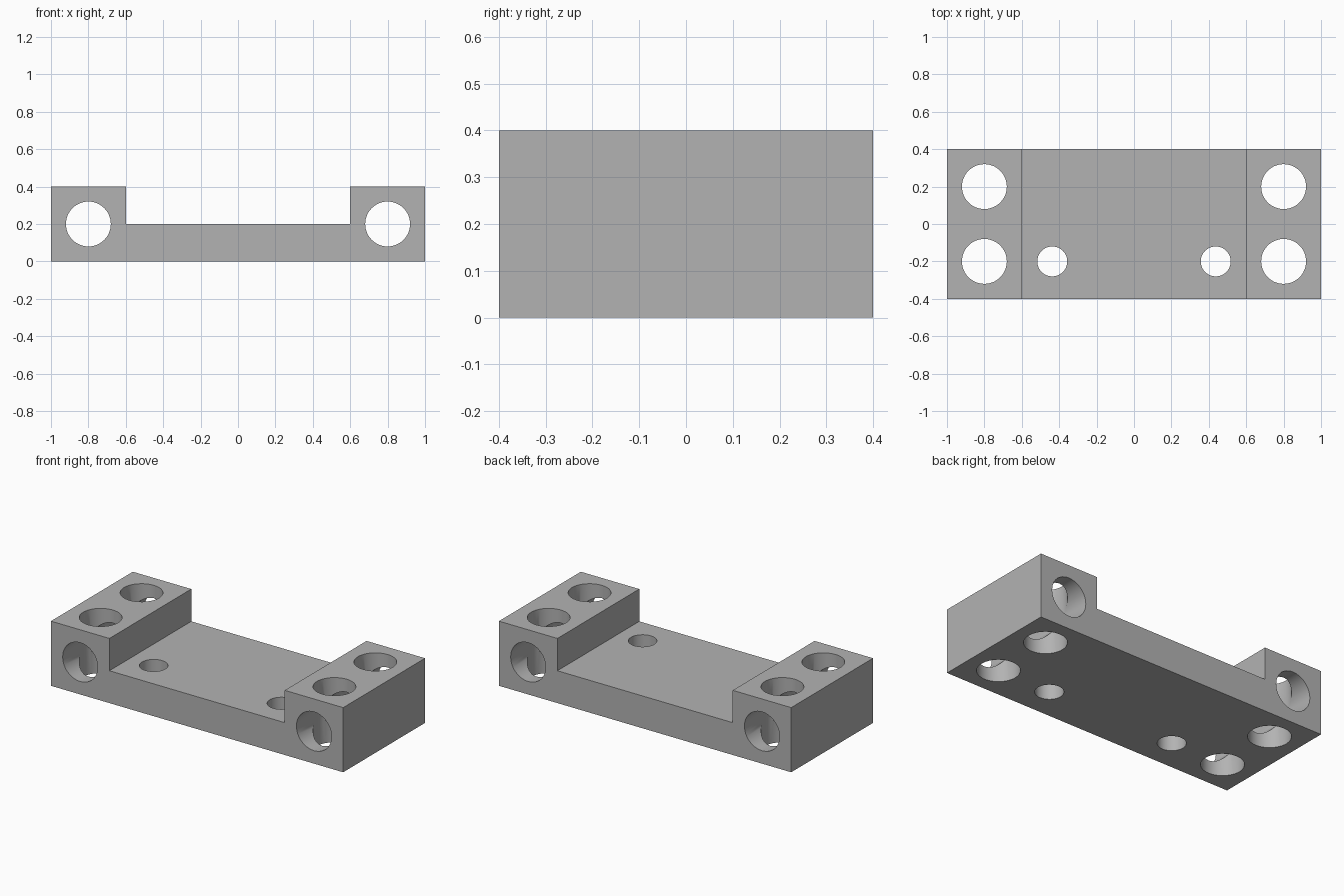
import bpy
import bmesh
import math

cube = bpy.data.objects.get("Cube")
if cube:
    bpy.data.objects.remove(cube, do_unlink=True)

# Single flat grey
grey = bpy.data.materials.new("light_grey")
grey.use_nodes = True
grey.diffuse_color = (0.45, 0.45, 0.45, 1)
grey.node_tree.nodes["Principled BSDF"].inputs["Base Color"].default_value = (0.45, 0.45, 0.45, 1)

HALF_LENGTH, HALF_DEPTH, HEIGHT = 1.0, 0.4, 0.4
BLOCK_INNER, PLATE_TOP = 0.6, 0.2
BORE_X, BORE_RADIUS, BORE_OFFSET = 0.8, 0.12, 0.2
SCREW_X, SCREW_RADIUS = 0.437, 0.08

# Bracket body: U-shaped front profile extruded along the depth
half = [(HALF_LENGTH, 0), (HALF_LENGTH, HEIGHT), (BLOCK_INNER, HEIGHT), (BLOCK_INNER, PLATE_TOP)]
profile = half + [(-x, z) for x, z in reversed(half)]
bm = bmesh.new()
face = bm.faces.new([bm.verts.new((x, -HALF_DEPTH, z)) for x, z in profile])
extruded = bmesh.ops.extrude_face_region(bm, geom=[face])
moved = [g for g in extruded["geom"] if isinstance(g, bmesh.types.BMVert)]
bmesh.ops.translate(bm, verts=moved, vec=(0, 2 * HALF_DEPTH, 0))
bmesh.ops.recalc_face_normals(bm, faces=bm.faces)
mesh = bpy.data.meshes.new("mounting_bracket")
bm.to_mesh(mesh)
bm.free()
bracket = bpy.data.objects.new("mounting_bracket", mesh)
bpy.context.collection.objects.link(bracket)
mesh.materials.append(grey)


def drill(name, radius, location, along_y=False):
    """Cut a round through-hole in the bracket."""
    bpy.ops.mesh.primitive_cylinder_add(
        vertices=48, radius=radius, depth=1.2, location=location,
        rotation=(math.pi / 2 if along_y else 0, 0, 0))
    cutter = bpy.context.object
    cutter.name = name
    cutter.hide_render = True
    cutter.data.materials.append(grey)
    cut = bracket.modifiers.new(name, 'BOOLEAN')
    cut.operation = 'DIFFERENCE'
    cut.solver = 'EXACT'
    cut.object = cutter
    bpy.ops.object.select_all(action='DESELECT')
    bracket.select_set(True)
    bpy.context.view_layer.objects.active = bracket
    bpy.ops.object.modifier_apply(modifier=cut.name)
    bpy.data.objects.remove(cutter, do_unlink=True)


# Rod bores, post holes and small screw holes on both ends
for side in (-1, 1):
    drill("rod_bore", BORE_RADIUS, (side * BORE_X, 0, PLATE_TOP), along_y=True)
    for y in (-BORE_OFFSET, BORE_OFFSET):
        drill("post_hole", BORE_RADIUS, (side * BORE_X, y, PLATE_TOP))
    drill("screw_hole", SCREW_RADIUS, (side * SCREW_X, -BORE_OFFSET, PLATE_TOP))

# Smooth hole walls, sharp edges elsewhere
bpy.ops.object.shade_smooth_by_angle(angle=math.radians(30))
